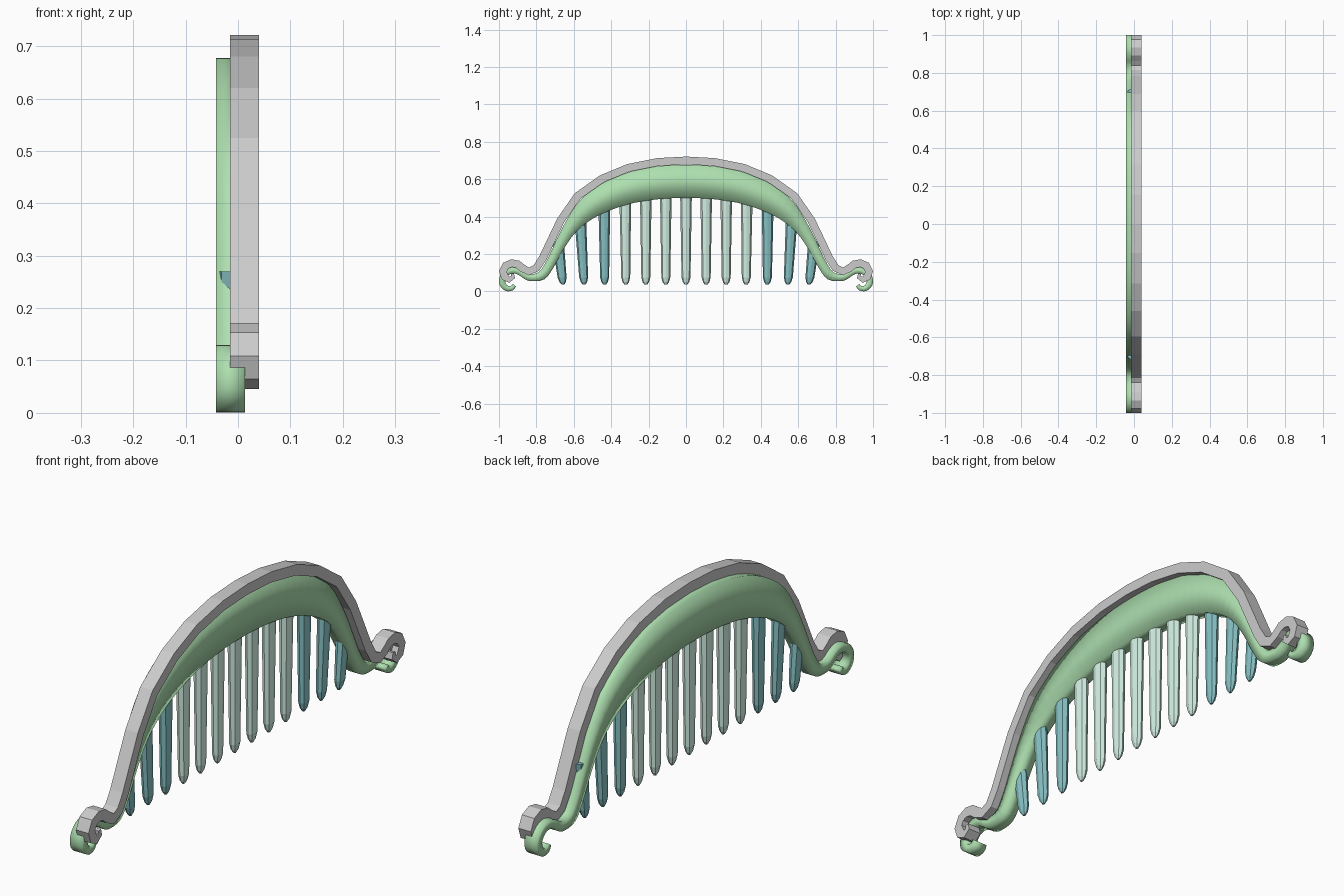
import bpy, bmesh, math
from mathutils import Vector

if "Cube" in bpy.data.objects:
    bpy.data.objects.remove(bpy.data.objects["Cube"])


def finish(bm, name, color=None, smooth=False):
    bmesh.ops.recalc_face_normals(bm, faces=bm.faces)
    me = bpy.data.meshes.new(name)
    bm.to_mesh(me)
    bm.free()
    if smooth:
        me.polygons.foreach_set("use_smooth", [True] * len(me.polygons))
    if color:
        mat = bpy.data.materials.get(color[0]) or bpy.data.materials.new(color[0])
        mat.diffuse_color = color[1]
        mat.use_nodes = True
        mat.node_tree.nodes["Principled BSDF"].inputs["Base Color"].default_value = mat.diffuse_color
        me.materials.append(mat)
    ob = bpy.data.objects.new(name, me)
    bpy.context.collection.objects.link(ob)
    return ob


def ribbon(path):
    """Turn (y, z, width) points into outer/inner edge pairs."""
    pairs = []
    for i, (y, z, w) in enumerate(path):
        a, b = path[max(i - 1, 0)], path[min(i + 1, len(path) - 1)]
        t = Vector((b[0] - a[0], b[1] - a[1])).normalized() * w / 2
        pairs.append((y - t.y, z + t.x, y + t.y, z - t.x))
    return pairs


def refine(rows, n):
    """Catmull-Rom resampling of the rows."""
    out = []
    for i in range(len(rows) - 1):
        p = [Vector(rows[min(max(j, 0), len(rows) - 1)]) for j in range(i - 1, i + 3)]
        if i == 0:  # mirror across the middle for a level crown
            p[0] = Vector((-p[2][0], p[2][1], -p[2][2], p[2][3]))
        for k in range(n):
            t = k / n
            out.append(tuple(0.5 * (2 * p[1] + (p[2] - p[0]) * t
                       + (2 * p[0] - 5 * p[1] + 4 * p[2] - p[3]) * t * t
                       + (3 * p[1] - p[0] - 3 * p[2] + p[3]) * t ** 3)))
    return out + [tuple(rows[-1])]


def strip(name, pairs, x0, x1, color=None, smooth=False):
    """Mirror the half strip in y and give it thickness in x."""
    full = [(-a, b, -c, d) for a, b, c, d in reversed(pairs[1:])] + list(pairs)
    bm = bmesh.new()
    rings = [[bm.verts.new(v) for v in ((x0, a, b), (x1, a, b), (x1, c, d), (x0, c, d))]
             for a, b, c, d in full]
    for r, s in zip(rings, rings[1:]):
        for k in range(4):
            bm.faces.new((r[k], r[(k + 1) % 4], s[(k + 1) % 4], s[k]))
    bm.faces.new(rings[0])
    bm.faces.new(rings[-1])
    return finish(bm, name, color, smooth)


def tooth(name, y_tip, y_top, z_top, color):
    """Eight-sided tapered tooth with a blunt point."""
    bm = bmesh.new()
    rings = []
    for z, r in ((0.036, 0.007), (0.05, 0.017), (0.075, 0.024), (z_top, 0.032)):
        yc = y_tip + (y_top - y_tip) * (z - 0.036) / (z_top - 0.036)
        rings.append([bm.verts.new((-0.0145 + 0.75 * r * math.cos(a), yc + r * math.sin(a), z))
                      for a in (math.pi / 4 * k for k in range(8))])
    for r, s in zip(rings, rings[1:]):
        for k in range(8):
            bm.faces.new((r[k], r[(k + 1) % 8], s[(k + 1) % 8], s[k]))
    bm.faces.new(rings[0])
    bm.faces.new(rings[-1])
    return finish(bm, name, color)


GREEN = ("green", (0.42, 0.74, 0.43, 1))
MINT = ("mint", (0.64, 0.86, 0.76, 1))
TEAL = ("teal", (0.24, 0.53, 0.55, 1))

# Grey rim with curled ends
W = 0.042
rim = [(0, 0.70), (0.15, 0.692), (0.31, 0.66), (0.45, 0.602), (0.58, 0.51), (0.67, 0.38),
       (0.72, 0.275), (0.765, 0.18), (0.80, 0.125), (0.84, 0.107), (0.875, 0.125),
       (0.90, 0.145), (0.932, 0.151), (0.963, 0.138), (0.979, 0.107), (0.968, 0.077)]
strip("rim", ribbon([(y, z, W) for y, z in rim]
                    + [(0.945, 0.062, 0.032), (0.925, 0.076, 0.024), (0.928, 0.095, 0.016)]),
      -0.015, 0.04)

# Green crescent body: outer/inner pairs, then scroll ends
crescent = [(0, 0.677, 0, 0.50), (0.15, 0.669, 0.14, 0.494), (0.30, 0.64, 0.28, 0.473),
            (0.44, 0.582, 0.40, 0.436), (0.56, 0.495, 0.50, 0.388), (0.645, 0.37, 0.585, 0.322),
            (0.70, 0.26, 0.655, 0.225), (0.745, 0.165, 0.71, 0.125), (0.782, 0.108, 0.757, 0.065)]
scroll = [(0.82, 0.074, 0.04), (0.855, 0.082, 0.036), (0.885, 0.102, 0.034), (0.92, 0.113, 0.034),
          (0.957, 0.102, 0.034), (0.981, 0.072, 0.034), (0.98, 0.038, 0.034), (0.957, 0.016, 0.03),
          (0.93, 0.018, 0.026), (0.918, 0.034, 0.02)]
strip("comb_body", refine(crescent + ribbon(scroll), 3), -0.042, 0.013, GREEN, True)

# Teeth: mint in the middle, teal toward both ends
tooth("tooth_middle", 0, 0, 0.56, MINT)
teeth = [(0.108, 0.108, 0.56, MINT), (0.215, 0.215, 0.55, MINT), (0.322, 0.325, 0.53, MINT),
         (0.435, 0.437, 0.48, TEAL), (0.545, 0.567, 0.42, TEAL), (0.658, 0.685, 0.27, TEAL)]
for i, (a, b, z, c) in enumerate(teeth):
    for side, s in (("left", -1), ("right", 1)):
        tooth(f"tooth_{side}_{i + 1}", s * a, s * b, z, c)
